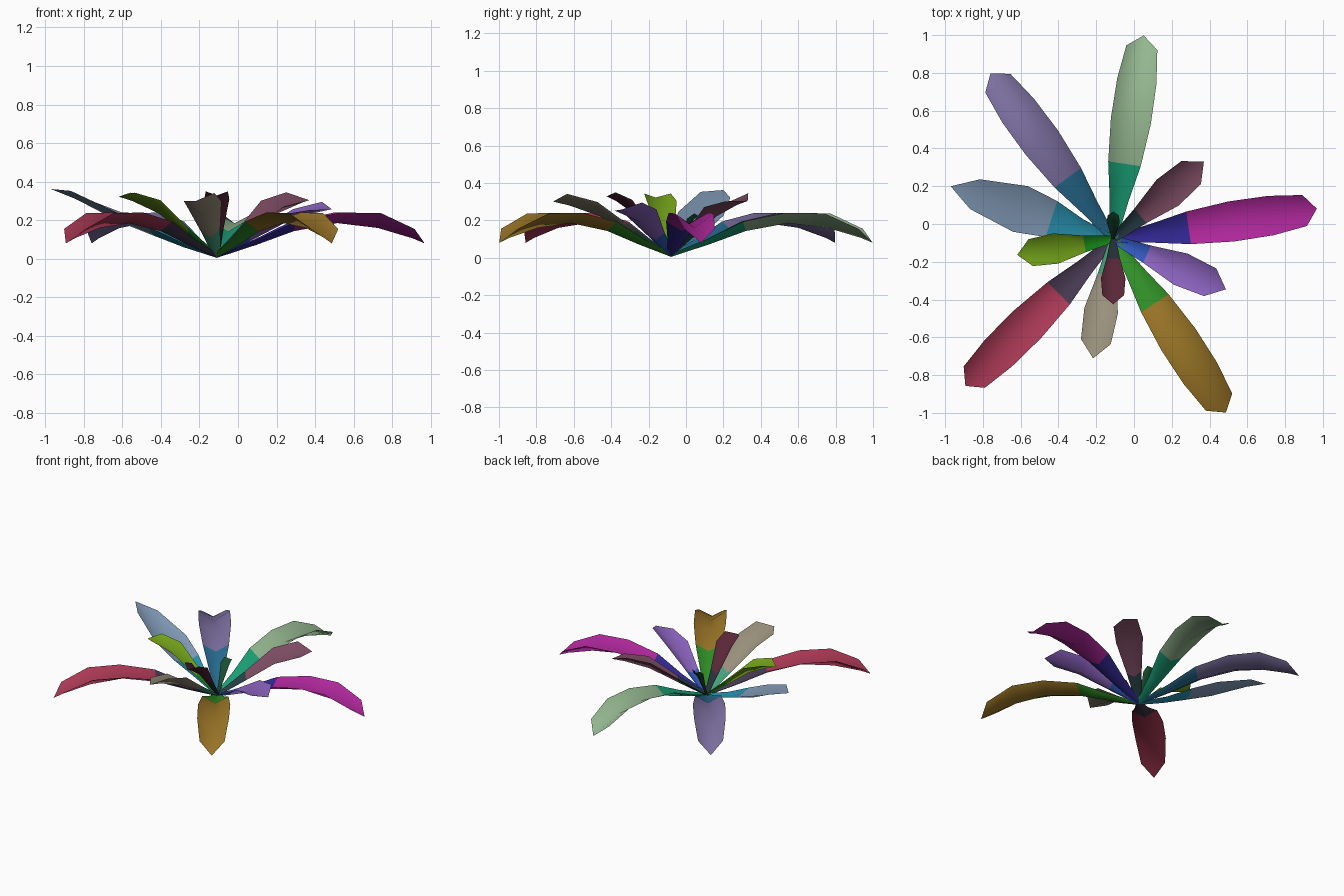
import bpy, math

CENTRE = (-0.11, -0.08)

# station: (fraction of length, half width, midrib z, edge z); the tip closes to a point
LONG = [(0.0, 0.02, 0.005, 0.02), (0.19, 0.05, 0.072, 0.102), (0.37, 0.087, 0.143, 0.194),
        (0.58, 0.107, 0.185, 0.24), (0.775, 0.105, 0.16, 0.237), (0.94, 0.083, 0.107, 0.155)]
SHORT = [(0.0, 0.02, 0.005, 0.02), (0.3, 0.05, 0.115, 0.152), (0.6, 0.09, 0.228, 0.292),
         (0.86, 0.08, 0.288, 0.33)]
STRAIGHT = [(0.0, 0.02, 0.005, 0.02), (0.2, 0.05, 0.06, 0.085), (0.38, 0.10, 0.12, 0.16),
            (0.57, 0.127, 0.185, 0.235), (0.85, 0.083, 0.31, 0.337)]


def paint(mesh, name, colour):
    mat = bpy.data.materials.new(name)
    mat.diffuse_color = (*colour, 1)
    mesh.materials.append(mat)


def leaf(name, angle, length, stations, tip_z, colour, base, width=1.0, height=1.0, roll=0.0):
    """V-folded blade: left edge, midrib, right edge at each station, plus a tip."""
    a = math.radians(angle)
    dx, dy = math.cos(a), math.sin(a)

    def point(s, lat, z):
        return (CENTRE[0] + dx * s - dy * lat, CENTRE[1] + dy * s + dx * lat, max(z, 0.0))

    verts, faces = [], []
    for t, hw, mid, edge in stations:
        s, w, lift = t * length, hw * width, roll * t
        verts += [point(s, w, edge * height + lift),
                  point(s, 0, mid * height),
                  point(s, -w, edge * height - lift)]
    verts.append(point(length, 0, tip_z * height))
    n = len(stations)
    for i in range(n - 1):
        b = 3 * i
        for k in (0, 1):
            faces.append((b + k, b + k + 1, b + k + 4, b + k + 3))
    b, tip = 3 * (n - 1), 3 * n
    faces += [(b, b + 1, tip), (b + 1, b + 2, tip)]
    mesh = bpy.data.meshes.new(name)
    mesh.from_pydata(verts, [], faces)
    paint(mesh, name + "_colour", colour)
    paint(mesh, name + "_base_colour", base)
    for p in mesh.polygons:
        p.use_smooth = True
        # the part of the blade near the root has its own tint
        p.material_index = 1 if stations[p.index // 2][0] < 0.25 else 0
    bpy.context.collection.objects.link(bpy.data.objects.new(name, mesh))


# long arching outer leaves: angle, length, width, colour, root colour
for i, (ang, length, w, col, base) in enumerate([
        (8.5, 1.09, 1.0, (0.42, 0.02, 0.32), (0.03, 0.02, 0.28)),
        (81.5, 1.09, 1.0, (0.30, 0.48, 0.28), (0.01, 0.35, 0.18)),
        (126.5, 1.092, 1.0, (0.20, 0.16, 0.35), (0.02, 0.15, 0.28)),
        (224.8, 1.103, 0.96, (0.40, 0.04, 0.09), (0.06, 0.04, 0.08)),
        (303, 1.095, 1.0, (0.33, 0.18, 0.02), (0.03, 0.28, 0.02))]):
    leaf(f"outer_leaf_{i + 1}", ang, length, LONG, 0.08, col, base, w)

# broad straight leaf
leaf("broad_leaf", 162, 0.905, STRAIGHT, 0.362, (0.22, 0.32, 0.47), (0.02, 0.28, 0.42), roll=0.018)

# shorter upright inner leaves: angle, length, width, height, roll, colour, root colour
for i, (ang, length, w, h, roll, col, base) in enumerate([
        (189.3, 0.515, 0.9, 1.04, 0.0, (0.17, 0.36, 0.01), (0.01, 0.28, 0.01)),
        (336, 0.653, 1.0, 0.83, 0.025, (0.25, 0.12, 0.50), (0.03, 0.10, 0.50)),
        (260.4, 0.64, 1.0, 0.97, 0.025, (0.32, 0.28, 0.20), (0.06, 0.35, 0.20)),
        (40.5, 0.631, 1.0, 0.98, 0.025, (0.20, 0.07, 0.12), (0.02, 0.05, 0.06)),
        (270, 0.345, 0.72, 1.06, 0.0, (0.10, 0.02, 0.04), (0.02, 0.03, 0.04)),
        (90, 0.145, 0.38, 0.72, 0.0, (0.01, 0.08, 0.03), (0.01, 0.06, 0.03))]):
    leaf(f"inner_leaf_{i + 1}", ang, length, SHORT, 0.31, col, base, w, h, roll)
